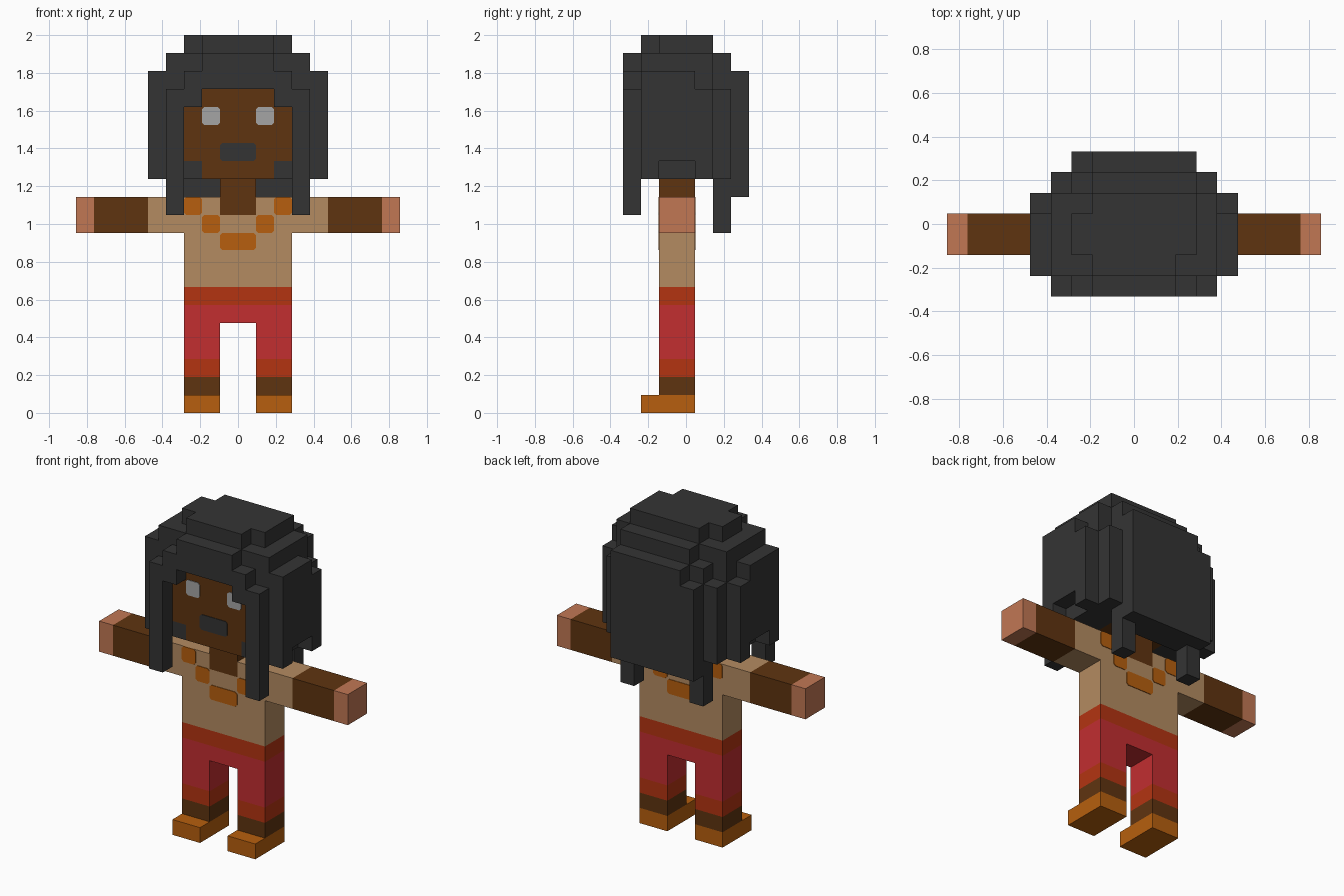
import bpy, bmesh
from mathutils import Vector

cube = bpy.data.objects.get("Cube")
if cube:
    bpy.data.objects.remove(cube, do_unlink=True)

U = 2 / 21  # one block


def material(name, r, g, b):
    lin = [((c / 255 + 0.055) / 1.055) ** 2.4 if c > 10 else c / 255 / 12.92 for c in (r, g, b)]
    m = bpy.data.materials.new(name)
    m.use_nodes = True
    m.diffuse_color = (*lin, 1)
    bsdf = next(n for n in m.node_tree.nodes if n.type == 'BSDF_PRINCIPLED')
    bsdf.inputs["Base Color"].default_value = (*lin, 1)
    return m


CHARCOAL = material("charcoal", 52, 52, 52)
BROWN = material("brown_skin", 95, 52, 16)
PALM = material("palm_pink", 193, 119, 84)
TAN = material("tan_cloth", 180, 139, 97)
RUST = material("rust_trim", 180, 52, 17)
RED = material("red_cloth", 194, 46, 48)
ORANGE = material("orange", 183, 95, 14)
GREY = material("eye_grey", 165, 165, 165)


def place(x, y, z):
    return Vector((x * U, (y - 3.5) * U, z * U))


def finish(name, bm, mat):
    me = bpy.data.meshes.new(name)
    bm.to_mesh(me)
    bm.free()
    me.materials.append(mat)
    ob = bpy.data.objects.new(name, me)
    bpy.context.collection.objects.link(ob)
    return ob


def blocks(name, mat, boxes):
    """Outer skin of a union of block ranges (x0, x1, y0, y1, z0, z1)."""
    cells = {(x, y, z) for x0, x1, y0, y1, z0, z1 in boxes
             for x in range(x0, x1) for y in range(y0, y1) for z in range(z0, z1)}
    bm = bmesh.new()
    for c in cells:
        for axis in range(3):
            for side in (0, 1):
                n = list(c)
                n[axis] += 2 * side - 1
                if tuple(n) in cells:
                    continue
                a, b = (axis + 1) % 3, (axis + 2) % 3
                ring = []
                for da, db in ((0, 0), (1, 0), (1, 1), (0, 1)):
                    p = list(c)
                    p[axis] += side
                    p[a] += da
                    p[b] += db
                    ring.append(bm.verts.new(place(*p)))
                bm.faces.new(ring if side else ring[::-1])
    bmesh.ops.remove_doubles(bm, verts=bm.verts, dist=1e-4)
    bmesh.ops.dissolve_limit(bm, angle_limit=0.01, verts=bm.verts, edges=bm.edges)
    return finish(name, bm, mat)


def both(x0, x1, *rest):
    """A block range and its mirror image in x."""
    return [(x0, x1, *rest), (-x1, -x0, *rest)]


def plate(name, mat, x0, x1, z0, z1, y, out, cut=0.13):
    """Thin painted patch with clipped corners; out is -1 for front, 1 for back."""
    t = 0.04
    outline = [(x0 + cut, z0), (x1 - cut, z0), (x1, z0 + cut), (x1, z1 - cut),
               (x1 - cut, z1), (x0 + cut, z1), (x0, z1 - cut), (x0, z0 + cut)]
    bm = bmesh.new()
    f = bm.faces.new([bm.verts.new(place(x, y, z)) for x, z in outline])
    ext = bmesh.ops.extrude_face_region(bm, geom=[f])
    bmesh.ops.translate(bm, vec=(0, out * t * U, 0),
                        verts=[v for v in ext["geom"] if isinstance(v, bmesh.types.BMVert)])
    bmesh.ops.remove_doubles(bm, verts=bm.verts, dist=1e-5)
    bmesh.ops.recalc_face_normals(bm, faces=bm.faces)
    return finish(name, bm, mat)


# Legs, arms: one of each per side
for side, s in (("left", 1), ("right", -1)):
    def limb(part, mat, x0, x1, *rest):
        blocks(f"{side}_{part}", mat, [(x0, x1, *rest) if s > 0 else (-x1, -x0, *rest)])
    limb("shoe", ORANGE, 1, 3, 1, 4, 0, 1)
    limb("ankle", BROWN, 1, 3, 2, 4, 1, 2)
    limb("trouser_cuff", RUST, 1, 3, 2, 4, 2, 3)
    limb("sleeve", TAN, 3, 5, 2, 4, 10, 12)
    limb("arm", BROWN, 5, 8, 2, 4, 10, 12)
    limb("hand", PALM, 8, 9, 2, 4, 10, 12)

# Trousers, belt, shirt
blocks("trousers", RED, both(1, 3, 2, 4, 3, 6) + [(-3, 3, 2, 4, 5, 6)])
blocks("belt", RUST, [(-3, 3, 2, 4, 6, 7)])
blocks("shirt", TAN, [(-3, 3, 2, 4, 7, 11)] + both(1, 3, 2, 4, 11, 12))

# Neck and head
blocks("neck", BROWN, [(-1, 1, 2, 4, 11, 13)])
blocks("head", BROWN, [(-2, 2, 1, 5, 13, 18), (-3, 3, 1, 5, 14, 17)])

# Hair
blocks("hair", CHARCOAL,
       # fringe and front locks
       [(-2, 2, 0, 1, 18, 20), (-3, 3, 0, 1, 18, 19)]
       + both(2, 3, 0, 1, 17, 19) + both(3, 4, 0, 1, 11, 18)
       # jaw and temple corners
       + both(2, 3, 1, 5, 13, 14) + both(2, 3, 1, 5, 17, 18)
       # sides
       + both(3, 4, 1, 5, 13, 20) + both(4, 5, 1, 4, 14, 19)
       + both(4, 5, 1, 2, 13, 19) + both(4, 5, 4, 5, 13, 18)
       # crown
       + [(-4, 4, 1, 5, 18, 20), (-2, 2, 1, 5, 20, 21), (-3, 3, 2, 4, 20, 21), (2, 3, 4, 5, 20, 21)]
       # back layers and hanging locks
       + [(-4, 4, 5, 6, 13, 18), (-3, 3, 5, 6, 12, 19), (-2, 3, 5, 6, 19, 20),
          (-3, 3, 6, 7, 12, 18), (-2, 3, 6, 7, 18, 19)]
       + both(2, 3, 5, 6, 10, 13))

# Face details
plate("mouth", CHARCOAL, -1, 1, 14, 15, 1, -1)
plate("left_eye", GREY, 1, 2, 16, 17, 1, -1)
plate("right_eye", GREY, -2, -1, 16, 17, 1, -1)

# Necklace pattern on chest and back
for where, y, out in (("front", 2, -1), ("back", 4, 1)):
    plate(f"{where}_necklace_centre", ORANGE, -1, 1, 9.05, 10, y, out)
    for side, s in (("left", 1), ("right", -1)):
        for part, x, z in (("middle", 1.5, 10), ("top", 2.5, 11)):
            plate(f"{where}_{side}_necklace_{part}", ORANGE,
                  s * x - 0.5, s * x + 0.5, z, z + 1, y, out)
